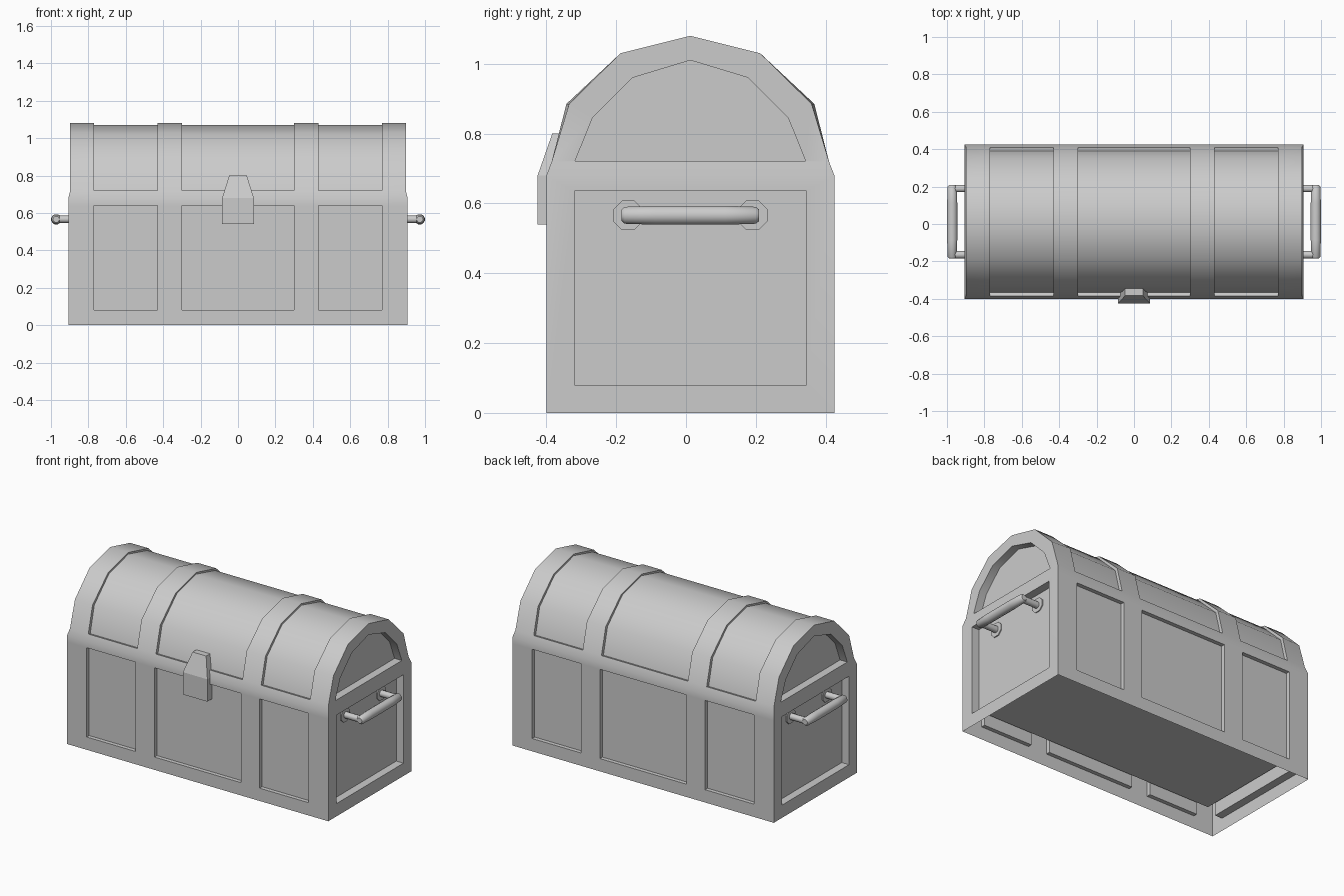
import bpy, bmesh, math
from mathutils import Vector

if "Cube" in bpy.data.objects:
    bpy.data.objects.remove(bpy.data.objects["Cube"])

CY = 0.0125  # centre line of the chest in y (the clasp sticks out in front)


def finish(bm, name, angle=None, recalc=True):
    if recalc:
        bmesh.ops.recalc_face_normals(bm, faces=bm.faces)
    me = bpy.data.meshes.new(name)
    bm.to_mesh(me)
    bm.free()
    ob = bpy.data.objects.new(name, me)
    bpy.context.collection.objects.link(ob)
    if angle:
        bpy.ops.object.select_all(action='DESELECT')
        bpy.context.view_layer.objects.active = ob
        ob.select_set(True)
        bpy.ops.object.shade_smooth_by_angle(angle=math.radians(angle))
    return ob


def tube(bm, rings, sides, axis):
    """Closed round bar: rings are (centre, radius), axis is 'X' or 'Y'."""
    loops = []
    for c, r in rings:
        loop = []
        for i in range(sides):
            a = 2 * math.pi * (i + 0.5) / sides
            u, v = r * math.cos(a), r * math.sin(a)
            off = (0, u, v) if axis == 'X' else (u, 0, v)
            loop.append(bm.verts.new(Vector(c) + Vector(off)))
        loops.append(loop)
    for a, b in zip(loops, loops[1:]):
        for i in range(sides):
            j = (i + 1) % sides
            bm.faces.new((a[i], a[j], b[j], b[i]))
    bm.faces.new(loops[0])
    bm.faces.new(loops[-1])


def plane(name, hx, hy, z, down=True):
    bm = bmesh.new()
    pts = [(-hx, -hy), (-hx, hy), (hx, hy), (hx, -hy)]
    bm.faces.new([bm.verts.new((x, y + CY, z)) for x, y in (pts if down else pts[::-1])])
    return finish(bm, name, recalc=False)


# Chest shell: side profile swept along x
half = [(0.4125, 0), (0.4125, 0.08), (0.4125, 0.64), (0.4125, 0.68),
        (0.397, 0.72), (0.355, 0.885), (0.2, 1.03)]
prof = [(-w, z) for w, z in half] + [(0, 1.08)] + [(w, z) for w, z in reversed(half)]
# the lid ends are pulled in a touch at the shoulder
end_prof = [(y * 0.978 if z == 0.885 else y, z) for y, z in prof]
cols = [-1, -0.77, -0.43, -0.30, 0.30, 0.43, 0.77, 1]


def end_x(z):
    return 0.907 if z <= 0.68 else 0.897


bm = bmesh.new()
grid = []
for x in cols:
    end = abs(x) == 1
    grid.append([bm.verts.new((x * end_x(z) if end else x, y + CY, z))
                 for y, z in (end_prof if end else prof)])
wall_panels, lid_panels = [], []
for c in range(len(cols) - 1):
    for r in range(len(prof) - 1):
        f = bm.faces.new((grid[c][r], grid[c + 1][r], grid[c + 1][r + 1], grid[c][r + 1]))
        if c in (1, 3, 5):
            if r in (1, 12):
                wall_panels.append(f)
            elif 4 <= r <= 9:
                lid_panels.append(f)


# End frames with deep panels
def end_panel(side, outer, inner, depth=0.05):
    def vert(p, d=0):
        return bm.verts.new((side * (end_x(p[1]) - d), p[0] + CY, p[1]))
    o = [vert(p) for p in outer]
    i = [vert(p) for p in inner]
    k = [vert(p, depth) for p in inner]
    n = len(o)
    faces = []
    for a in range(n):
        b = (a + 1) % n
        faces.append(bm.faces.new((o[a], i[a], i[b], o[b])))
        faces.append(bm.faces.new((i[a], k[a], k[b], i[b])))
    faces.append(bm.faces.new(k))
    if side > 0:
        bmesh.ops.reverse_faces(bm, faces=faces)


low_out = [(-0.4125, 0), (-0.4125, 0.68), (0.4125, 0.68), (0.4125, 0)]
low_in = [(-0.3325, 0.08), (-0.3325, 0.635), (0.3325, 0.635), (0.3325, 0.08)]
lid_in = [(-0.33, 0.722), (-0.28, 0.845), (-0.165, 0.96), (0, 1.01),
          (0.165, 0.96), (0.28, 0.845), (0.33, 0.722)]
for side in (-1, 1):
    end_panel(side, low_out, low_in)
    end_panel(side, end_prof[4:11], lid_in)
    g = grid[0] if side < 0 else grid[-1]
    strip = (g[3], g[4], g[10], g[11])
    bm.faces.new(strip if side < 0 else strip[::-1])
bmesh.ops.remove_doubles(bm, verts=bm.verts, dist=0.0005)
bmesh.ops.recalc_face_normals(bm, faces=bm.faces)

# Recess the panels of the walls and of the curved lid (shallower at the ridge)
bmesh.ops.inset_region(bm, faces=wall_panels, thickness=0, depth=-0.025, use_even_offset=True)
bmesh.ops.inset_region(bm, faces=lid_panels, thickness=0, depth=-0.02, use_even_offset=True)
for v in {v for f in lid_panels for v in f.verts}:
    v.co.z += 0.01 * max(0, (v.co.z - 0.72) / 0.34)
finish(bm, "chest_shell", 40, recalc=False)

# Raised floor inside the open bottom, and the underside of the lid
plane("chest_floor", 0.845, 0.38, 0.15)
plane("lid_underside", 0.906, 0.412, 0.68)

# Front clasp: straight plate below, narrowing flap above
bm = bmesh.new()
rings = []
for w, y, yb, z in ((0.085, -0.425, -0.38, 0.54), (0.085, -0.425, -0.38, 0.68),
                    (0.047, -0.383, -0.345, 0.80)):
    rings.append([bm.verts.new(p) for p in ((-w, y, z), (w, y, z), (w, yb, z), (-w, yb, z))])
for a, b in zip(rings, rings[1:]):
    for i in range(4):
        j = (i + 1) % 4
        bm.faces.new((a[i], a[j], b[j], b[i]))
bm.faces.new(rings[0])
bm.faces.new(rings[-1])
finish(bm, "front_clasp")

# Carrying handles: grip, two posts and two wall plates on each end
HZ = 0.566
for side, label in ((-1, "left"), (1, "right")):
    bm = bmesh.new()
    grip = [(-0.197, 0.017), (-0.188, 0.025), (-0.1, 0.028),
            (0.1, 0.028), (0.188, 0.025), (0.197, 0.017)]
    tube(bm, [((side * 0.972, CY + y, HZ), r) for y, r in grip], 12, 'Y')
    for s in (-1, 1):
        y = CY + s * 0.177
        tube(bm, [((side * 0.85, y, HZ), 0.02), ((side * 0.92, y, HZ), 0.02),
                  ((side * 0.972, y, HZ), 0.02)], 10, 'X')
    finish(bm, label + "_handle", 40)
    # thin octagonal wall plates
    bm = bmesh.new()
    for s in (-1, 1):
        y = CY + s * 0.178
        tube(bm, [((side * 0.85, y, HZ), 0.046), ((side * 0.863, y, HZ), 0.046)], 8, 'X')
    finish(bm, label + "_handle_plates")
